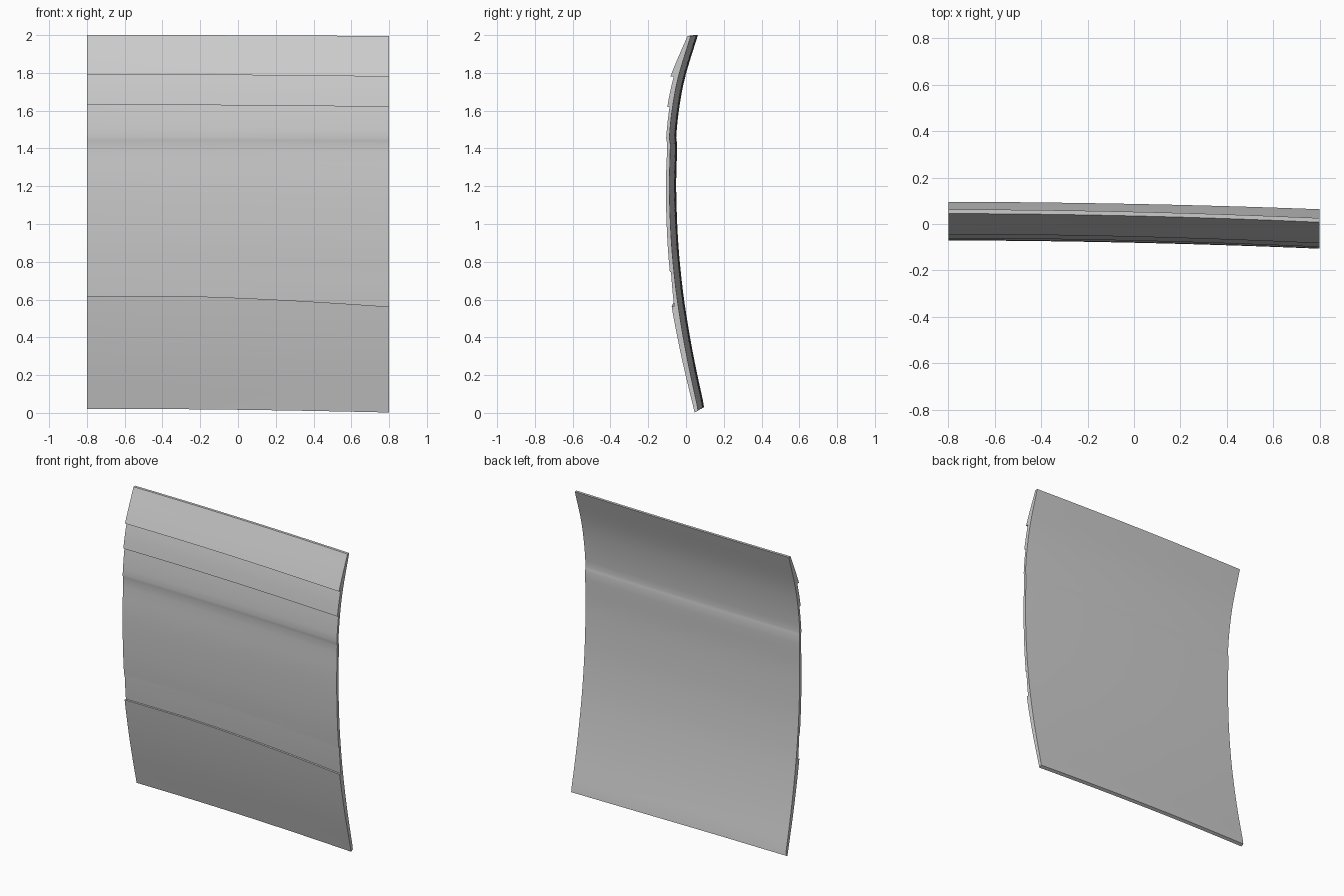
import bpy
import bmesh
import math

cube = bpy.data.objects.get("Cube")
if cube:
    bpy.data.objects.remove(cube)

HALF, COLS = 0.8, 32

# Inner skin of the panel at its left edge: (z, y)
INNER = [(0.0, 0.068), (0.3, 0.004), (0.57, -0.042), (0.77, -0.066),
         (0.95, -0.080), (1.2, -0.088), (1.425, -0.083), (1.455, -0.088),
         (1.62, -0.071), (1.78, -0.040), (2.0, 0.027)]

# Trim lines from bottom to top: (z at right edge, z at left edge,
# thickness just below, thickness just above)
TRIM = [(0.02, 0.002, 0.022, 0.022),
        (0.62, 0.562, 0.035, 0.022),
        (0.79, 0.745, 0.016, 0.022),
        (1.43, 1.425, 0.017, 0.017),
        (1.46, 1.455, 0.017, 0.017),
        (1.63, 1.62, 0.016, 0.028),
        (1.79, 1.78, 0.025, 0.043),
        (2.0, 1.995, 0.018, 0.018)]


def skin(z):
    """Smooth cubic through the inner skin points."""
    n = len(INNER)
    i = max(k for k in range(n - 1) if INNER[k][0] <= z or k == 0)
    (z0, y0), (z1, y1) = INNER[i], INNER[i + 1]

    def slope(k):
        a, b = INNER[max(k - 1, 0)], INNER[min(k + 1, n - 1)]
        return (b[1] - a[1]) / (b[0] - a[0])

    if 1.42 < z < 1.456:          # the crease is a plain slope
        return y0 + (y1 - y0) * (z - z0) / (z1 - z0)
    h = z1 - z0
    t = (z - z0) / h
    return ((2*t**3 - 3*t**2 + 1) * y0 + (t**3 - 2*t**2 + t) * h * slope(i)
            + (3*t**2 - 2*t**3) * y1 + (t**3 - t**2) * h * slope(i + 1))


def bow(x):
    """Depth of the gentle bend across the width, zero at the left edge."""
    t = x / HALF
    return 0.026 - 0.018 * t - 0.008 * t * t


def line_z(line, x):
    """Height of a trim line, which droops towards the left edge."""
    s = max(0.0, (x + 0.4) / (HALF + 0.4)) ** 1.5
    return line[0] + (line[1] - line[0]) * s


def section(x):
    """Closed outline of the panel at one x: outer face up, inner face down."""
    outer, inner = [], []
    for a, b in zip(TRIM, TRIM[1:]):
        za, zb = line_z(a, x), line_z(b, x)
        steps = max(2, math.ceil((b[0] - a[0]) / 0.05))
        for k in range(steps + 1):
            f = k / steps
            z = za + (zb - za) * f
            y = skin(z)
            thick = a[3] + (b[2] - a[3]) * f
            if k or a[2] != a[3] or a is TRIM[0]:
                outer.append((x, y + bow(x) - thick, z))
            if k or a is TRIM[0]:
                inner.append((x, y + bow(x), z))
    # Tuck the bottom back edge into a small rounded hem
    x0, y0, z0 = inner[0]
    inner[0] = (x0, y0 - 0.004, z0 + 0.01)
    return outer + inner[::-1], len(outer), len(inner)


bm = bmesh.new()
rings = []
for c in range(COLS + 1):
    pts, n_out, n_in = section(-HALF + 2 * HALF * c / COLS)
    rings.append([bm.verts.new(p) for p in pts])
count = len(rings[0])
for r, s in zip(rings, rings[1:]):
    for i in range(count):
        j = (i + 1) % count
        bm.faces.new((r[i], s[i], s[j], r[j]))
bm.faces.new(rings[0])
bm.faces.new(rings[-1][::-1])
bmesh.ops.recalc_face_normals(bm, faces=bm.faces[:])

mesh = bpy.data.meshes.new("door_panel")
bm.to_mesh(mesh)
bm.free()
panel = bpy.data.objects.new("door_panel", mesh)
bpy.context.collection.objects.link(panel)

# Plain grey finish
GREY = (0.6, 0.6, 0.6, 1.0)
mat = bpy.data.materials.new("plain_grey")
mat.use_nodes = True
mat.diffuse_color = GREY
mat.node_tree.nodes["Principled BSDF"].inputs["Base Color"].default_value = GREY
mesh.materials.append(mat)

bpy.ops.object.select_all(action='DESELECT')
panel.select_set(True)
bpy.context.view_layer.objects.active = panel
bpy.ops.object.shade_smooth_by_angle(angle=math.radians(30))
